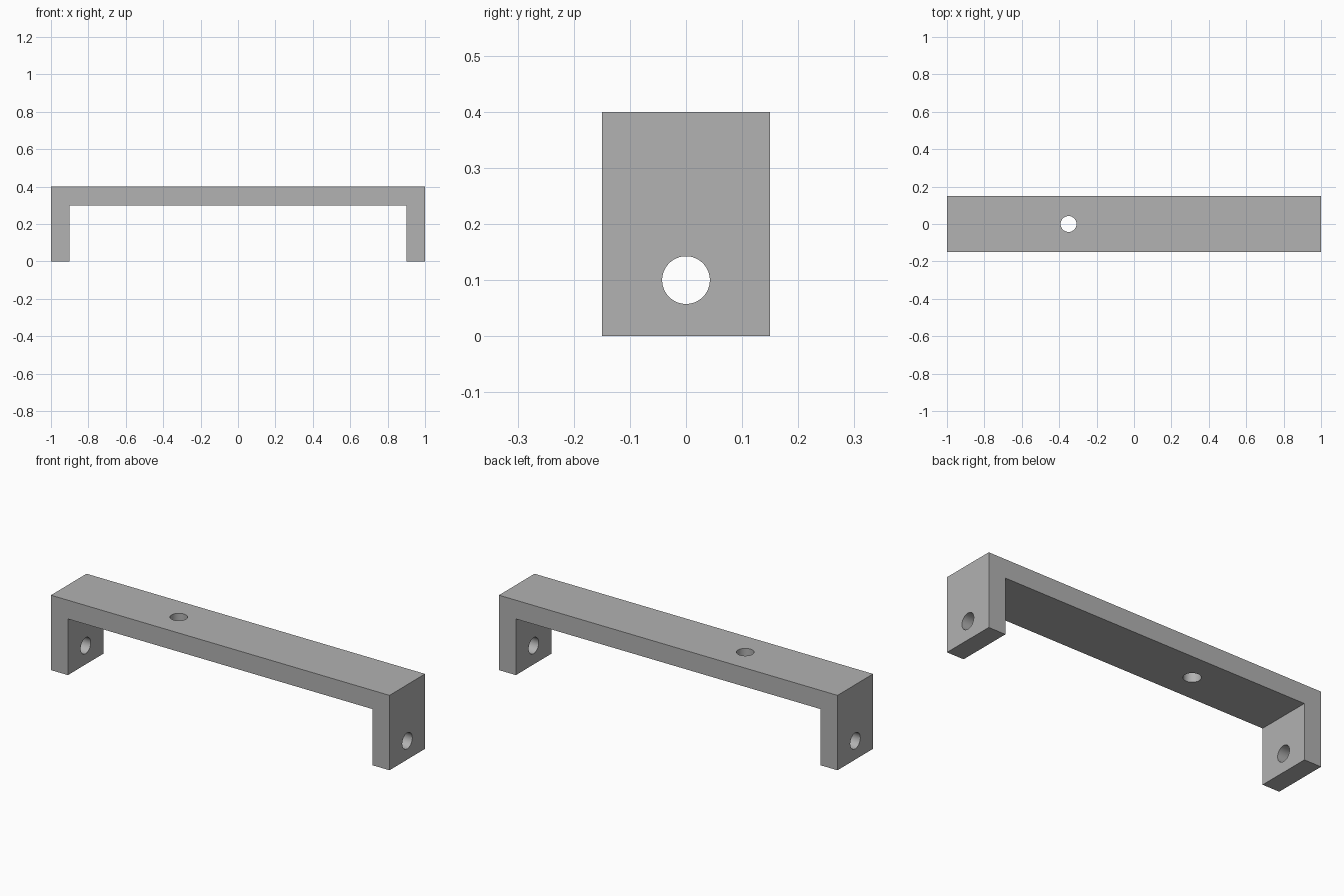
import bpy
import bmesh
import math

cube = bpy.data.objects.get("Cube")
if cube:
    bpy.data.objects.remove(cube, do_unlink=True)

LENGTH, WIDTH, HEIGHT, THICK = 2.0, 0.3, 0.4, 0.1
HOLE_RADIUS = 0.0425

grey = bpy.data.materials.new("plain grey")
grey.use_nodes = True
colour = (0.445, 0.445, 0.445, 1)
grey.diffuse_color = colour
grey.node_tree.nodes["Principled BSDF"].inputs["Base Color"].default_value = colour


def add_bracket():
    """U-shaped profile extruded across its width."""
    x, inner = LENGTH / 2, LENGTH / 2 - THICK
    half = [(inner, HEIGHT - THICK), (inner, 0), (x, 0), (x, HEIGHT)]
    profile = half + [(-px, pz) for px, pz in reversed(half)]
    bm = bmesh.new()
    face = bm.faces.new([bm.verts.new((px, -WIDTH / 2, pz)) for px, pz in profile])
    result = bmesh.ops.extrude_face_region(bm, geom=[face])
    moved = [v for v in result["geom"] if isinstance(v, bmesh.types.BMVert)]
    bmesh.ops.translate(bm, vec=(0, WIDTH, 0), verts=moved)
    bmesh.ops.recalc_face_normals(bm, faces=bm.faces)
    mesh = bpy.data.meshes.new("bracket")
    bm.to_mesh(mesh)
    bm.free()
    mesh.materials.append(grey)
    obj = bpy.data.objects.new("bracket", mesh)
    bpy.context.collection.objects.link(obj)
    return obj


def drill(target, location, rotation=(0, 0, 0)):
    """Cut a round hole straight through one wall."""
    bpy.ops.mesh.primitive_cylinder_add(vertices=64, radius=HOLE_RADIUS, depth=THICK * 2,
                                        location=location, rotation=rotation)
    cutter = bpy.context.object
    cutter.name = "hole_cutter"
    cutter.hide_render = True
    cutter.data.materials.append(grey)
    mod = target.modifiers.new("hole", "BOOLEAN")
    mod.operation = "DIFFERENCE"
    mod.solver = "EXACT"
    mod.object = cutter
    bpy.ops.object.select_all(action="DESELECT")
    target.select_set(True)
    bpy.context.view_layer.objects.active = target
    bpy.ops.object.modifier_apply(modifier=mod.name)
    bpy.data.objects.remove(cutter, do_unlink=True)


bracket = add_bracket()

# One off-centre hole in the top bar, one hole in each leg
drill(bracket, (-0.35, 0, HEIGHT - THICK / 2))
for side in (-1, 1):
    drill(bracket, (side * (LENGTH - THICK) / 2, 0, 0.1), (0, math.pi / 2, 0))

# Smooth hole walls, crisp edges
bpy.ops.object.shade_smooth_by_angle(angle=math.radians(30))
